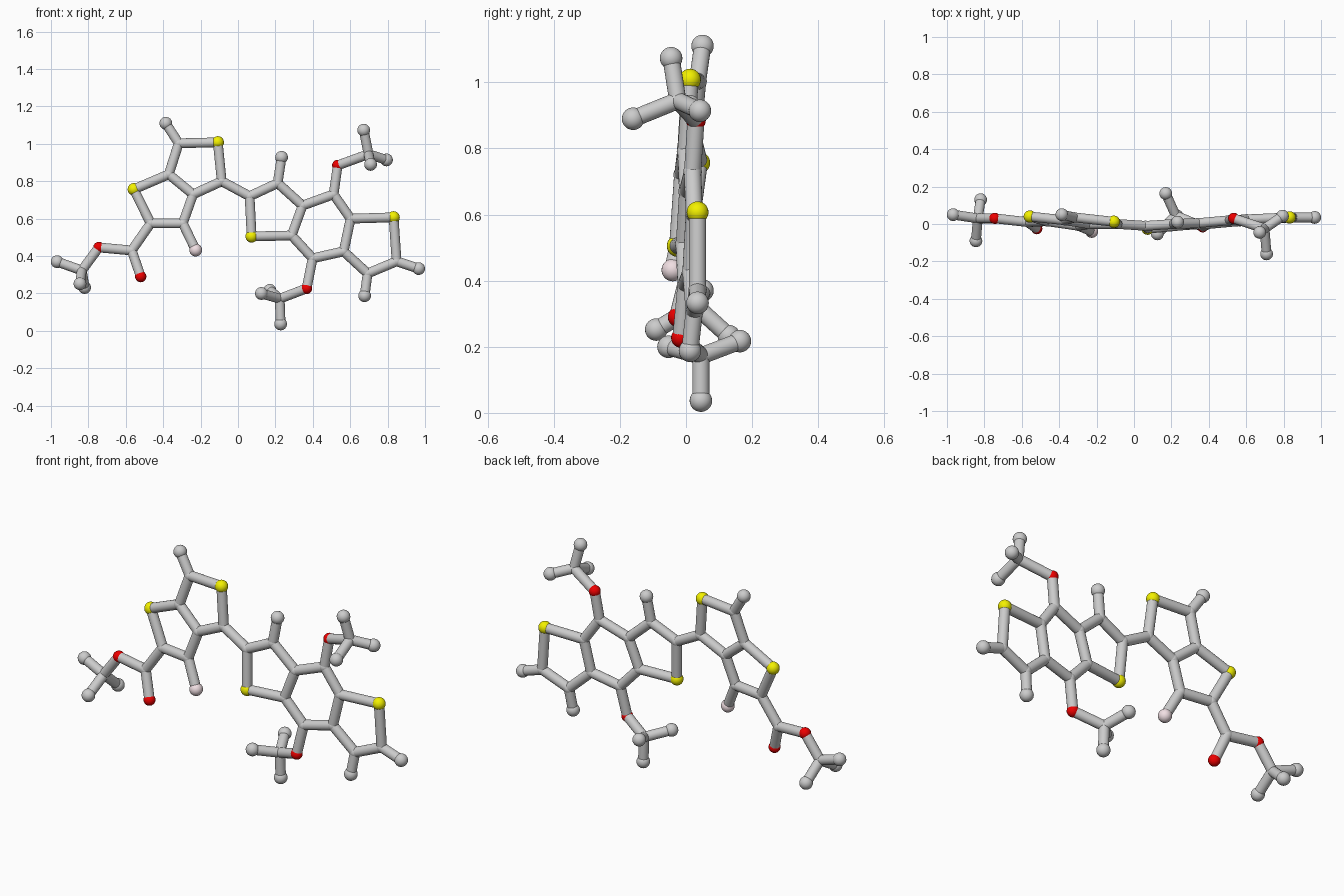
import bpy
from mathutils import Vector

if "Cube" in bpy.data.objects:
    bpy.data.objects.remove(bpy.data.objects["Cube"])

# Joint positions per molecule section; first letter = element
# (C inner joint, T rounded stick tip, S yellow, O red, F pink)
left_rings = {
    'T1': (-.386, .05, 1.11), 'C2': (-.317, .035, 1.003), 'S1': (-.108, .012, 1.008),
    'C3': (-.087, 0, .80), 'C4': (-.24, 0, .73), 'C5': (-.37, .02, .837),
    'S2': (-.557, .04, .757), 'C6': (-.467, .015, .575), 'C7': (-.295, -.01, .575),
    'F1': (-.226, -.04, .432)}
left_ester = {
    'C8': (-.568, .01, .43), 'O1': (-.52, -.025, .29), 'O2': (-.744, .03, .446),
    'C9': (-.835, .03, .323), 'T2': (-.967, .05, .37), 'T3': (-.845, -.09, .252),
    'T4': (-.82, .13, .232)}
right_rings = {
    'C10': (.062, -.01, .72), 'C11': (.212, 0, .79), 'T5': (.233, .01, .928),
    'C12': (.345, .005, .67), 'C13': (.287, -.005, .51), 'S3': (.073, -.025, .505),
    'C14': (.511, .02, .73), 'C15': (.602, .025, .60), 'C16': (.565, .015, .425),
    'C17': (.399, 0, .388), 'S4': (.832, .035, .607), 'C19': (.848, .035, .372),
    'T6': (.966, .035, .333), 'C20': (.693, .025, .307), 'T7': (.677, .012, .188)}
side_groups = {
    'O3': (.533, .03, .885), 'C18': (.698, -.025, .945), 'T8': (.672, -.045, 1.073),
    'T9': (.794, .042, .914), 'T10': (.709, -.16, .89),
    'O4': (.367, -.015, .227), 'C21': (.223, .045, .172), 'T11': (.228, .045, .037),
    'T12': (.17, .163, .217), 'T13': (.125, -.053, .2)}
joints = {**left_rings, **left_ester, **right_rings, **side_groups}

# Sticks, written as chains of joints
chains = [
    'T1 C2 S1 C3 C4 C5 C2', 'C5 S2 C6 C7 C4', 'C7 F1',
    'C6 C8 O1', 'C8 O2 C9 T2', 'T3 C9 T4',
    'C3 C10 C11 C12 C13 S3 C10', 'C11 T5', 'C12 C14 C15 C16 C17 C13',
    'C15 S4 C19 C20 C16', 'C19 T6', 'C20 T7',
    'C14 O3 C18 T8', 'T9 C18 T10', 'C17 O4 C21 T11', 'T12 C21 T13']

STICK = .026
kinds = {'C': ('carbon_joint', .028, None),
         'T': ('stick_tip', .034, None),
         'S': ('sulfur_ball', .033, (.9, .88, .0, 1)),
         'O': ('oxygen_ball', .030, (.85, .0, .0, 1)),
         'F': ('fluorine_ball', .034, (.88, .74, .77, 1))}

mats = {}
for key, (name, _, colour) in kinds.items():
    if colour:
        mats[key] = bpy.data.materials.new(name + '_colour')
        mats[key].diffuse_color = colour


def finish(name, mat=None):
    ob = bpy.context.object
    ob.name = name
    if mat:
        ob.data.materials.append(mat)
    bpy.ops.object.shade_smooth_by_angle()


# Balls
for label, pos in joints.items():
    name, radius, _ = kinds[label[0]]
    bpy.ops.mesh.primitive_uv_sphere_add(segments=24, ring_count=16, radius=radius, location=pos)
    finish(name, mats.get(label[0]))

# Sticks
for chain in chains:
    labels = chain.split()
    for a, b in zip(labels, labels[1:]):
        p, q = Vector(joints[a]), Vector(joints[b])
        d = q - p
        bpy.ops.mesh.primitive_cylinder_add(
            vertices=20, radius=STICK, depth=d.length, location=(p + q) / 2,
            rotation=d.to_track_quat('Z', 'Y').to_euler())
        finish('bond_stick')

for m in bpy.data.materials:
    if m.users and not m.is_grease_pencil:
        m.use_nodes = True
        m.node_tree.nodes["Principled BSDF"].inputs["Base Color"].default_value = m.diffuse_color
